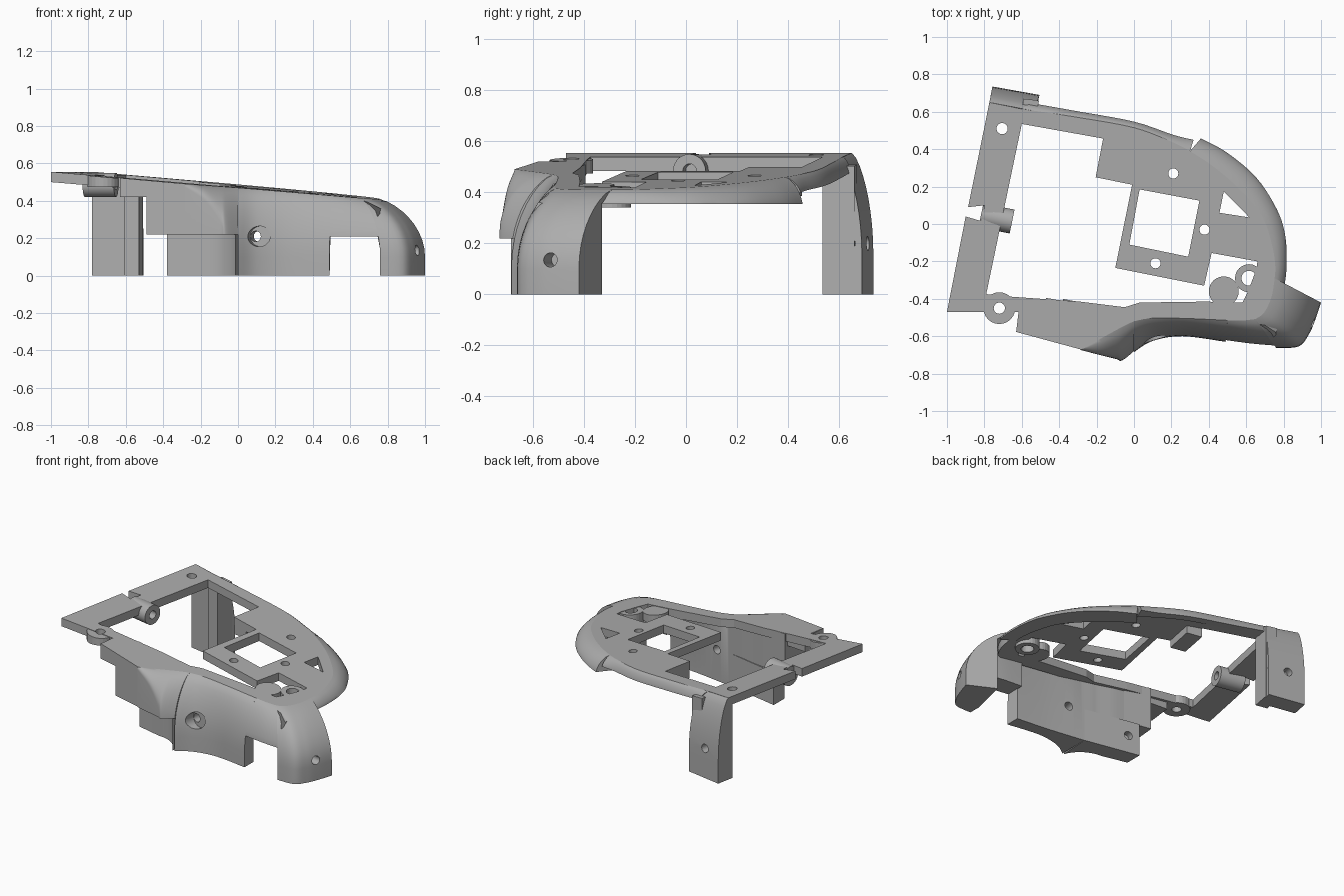
import bpy, bmesh, math
from mathutils import Vector

if "Cube" in bpy.data.objects:
    bpy.data.objects.remove(bpy.data.objects["Cube"])

grey = bpy.data.materials.new("plain grey")
grey.use_nodes = True
grey.diffuse_color = (0.42, 0.42, 0.42, 1)
grey.node_tree.nodes["Principled BSDF"].inputs["Base Color"].default_value = (0.42, 0.42, 0.42, 1)

U = Vector((0.98, -0.2, 0))   # direction in which the deck slopes down
V = Vector((0.2, 0.98, 0))
THICK = 0.055


def deck(x, y):
    return 0.555 - 0.086 * (0.98 * x - 0.2 * y + 0.887)


def finish(name, bm):
    bmesh.ops.remove_doubles(bm, verts=bm.verts, dist=0.0004)
    bmesh.ops.recalc_face_normals(bm, faces=bm.faces)
    mesh = bpy.data.meshes.new(name)
    bm.to_mesh(mesh)
    bm.free()
    mesh.materials.append(grey)
    ob = bpy.data.objects.new(name, mesh)
    bpy.context.collection.objects.link(ob)
    return ob


def prism(name, pts, low=None, drop=0.0, high=None):
    """Vertical prism; by default it follows the sloping deck."""
    bm = bmesh.new()
    top, bot = [], []
    for x, y in pts:
        z = deck(x, y)
        top.append(bm.verts.new((x, y, z - drop if high is None else high)))
        bot.append(bm.verts.new((x, y, z - THICK if low is None else low)))
    bm.faces.new(top)
    bm.faces.new(bot[::-1])
    for i in range(len(top)):
        j = (i + 1) % len(top)
        bm.faces.new((top[i], bot[i], bot[j], top[j]))
    return finish(name, bm)


def circle(x, y, r, n=24):
    return [(x + r * math.cos(k * math.tau / n), y + r * math.sin(k * math.tau / n)) for k in range(n)]


def rod(name, centre, axis, r, length):
    bm = bmesh.new()
    bmesh.ops.create_cone(bm, cap_ends=True, segments=28, radius1=r, radius2=r, depth=length)
    turn = Vector((0, 0, 1)).rotation_difference(axis).to_matrix().to_4x4()
    bmesh.ops.transform(bm, matrix=turn, verts=bm.verts)
    bmesh.ops.translate(bm, vec=centre, verts=bm.verts)
    return finish(name, bm)


def cut(ob, cutter):
    cutter.hide_render = True
    mod = ob.modifiers.new("cut", 'BOOLEAN')
    mod.operation, mod.solver, mod.object = 'DIFFERENCE', 'EXACT', cutter
    bpy.context.view_layer.objects.active = ob
    bpy.ops.object.modifier_apply(modifier=mod.name)
    bpy.data.objects.remove(cutter)


def spline(rows, n=5):
    """Catmull-Rom through rows of any width."""
    out = []
    for i in range(len(rows) - 1):
        a, b, c, d = rows[max(i - 1, 0)], rows[i], rows[i + 1], rows[min(i + 2, len(rows) - 1)]
        for k in range(n):
            t = k / n
            out.append(tuple(q + 0.5 * t * (r - p + t * (2 * p - 5 * q + 4 * r - s + t * (3 * (q - r) + s - p)))
                             for p, q, r, s in zip(a, b, c, d)))
    return out + [rows[-1]]


def shell(name, rows, n=9):
    """Loft of rounded wall sections: top edge, outer foot, inner foot, curve end, bottom."""
    bm = bmesh.new()
    loops = []
    for tx, ty, ex, ey, ix, iy, ze, zb in rows:
        zt = deck(tx, ty)
        end = max(ze, zb)
        pts = []
        for k in range(n + 1):
            z = zt + (end - zt) * (k / n) ** 1.4
            f = max(0, 1 - ((z - ze) / (zt - ze)) ** 2) ** 0.7
            pts.append((tx + (ex - tx) * f, ty + (ey - ty) * f, z))
        pts += [(pts[-1][0], pts[-1][1], zb - 0.0005), (ix, iy, zb - 0.0005), (ix, iy, max(zt - THICK, zb))]
        loops.append([bm.verts.new(p) for p in pts])
    for a, b in zip(loops, loops[1:]):
        for i in range(len(a)):
            j = (i + 1) % len(a)
            bm.faces.new((a[i], a[j], b[j], b[i]))
    bm.faces.new(loops[0])
    bm.faces.new(loops[-1][::-1])
    return finish(name, bm)


# Front wall sections, left to right
flank = spline([(-.28, -.672, -.285, -.674, -.28, -.43, .475, .22),
                (-.2, -.625, -.175, -.702, -.2, -.44, .4, .22),
                (-.1, -.57, -.095, -.722, -.1, -.46, .29, .22),
                (-.05, -.543, -.065, -.73, -.05, -.467, .22, .22),
                (0, -.52, 0, -.685, 0, -.475, .15, .22)])
wall = spline([(0, -.52, 0, -.685, 0, -.475, .1, 0),
               (.1, -.503, .1, -.625, .1, -.49, .1, 0),
               (.28, -.505, .26, -.6, .28, -.515, .1, 0),
               (.5, -.515, .49, -.63, .49, -.535, .1, 0)])
bridge = spline([(.5, -.515, .49, -.63, .49, -.49, .1, .21),
                 (.58, -.516, .63, -.65, .62, -.5, .1, .21),
                 (.65, -.508, .76, -.663, .75, -.52, .1, .21)])
foot = spline([(.65, -.508, .76, -.663, .76, -.58, .1, 0),
               (.69, -.48, .88, -.655, .77, -.54, .1, 0),
               (.72, -.43, .935, -.59, .785, -.48, .1, 0),
               (.74, -.37, .97, -.51, .8, -.41, .1, 0),
               (.752, -.29, 1.0, -.42, .82, -.33, .1, 0)])


def rim_row(tx, ty, ox, oy, low):
    zb = low or deck(tx, ty) - 0.06
    return (tx, ty, ox, oy, tx * .95, ty * .95, zb - 0.03, zb)


# Rounded rim, front to back
side_rim = spline([rim_row(*r, .355) for r in (
    (.752, -.29, .81, -.335), (.755, -.22, .822, -.22), (.735, -.1, .815, -.06), (.68, .05, .77, .08),
    (.55, .2, .66, .25), (.42, .31, .5, .385), (.3, .39, .36, .46))])
back_rim = spline([rim_row(*r, 0) for r in (
    (.3, .39, .32, .455), (.2, .44, .21, .48), (0, .515, 0, .55), (-.3, .57, -.3, .605), (-.6, .615, -.55, .65))])

front_flank = shell("front_flank", flank)
front_wall = shell("front_wall", wall)
front_bridge = shell("front_bridge", bridge)
front_foot = shell("front_foot", foot)
side_edge = shell("side_rim", side_rim, 5)
back_edge = shell("back_rim", back_rim, 5)
back_leg = shell("back_leg", [(-.773, .65, -.757, .735, -.78, .615, .15, 0),
                              (-.535, .605, -.505, .69, -.535, .57, .15, 0)])
leg_rib = prism("back_leg_rib", [(-.61, .55), (-.53, .535), (-.508, .66), (-.59, .67)], low=0, drop=0.03)

# Sloping deck plate with its openings
outline = [(-1, -.47), (-.61, -.47), (-.63, -.577)]
for rows in (flank, wall, bridge, foot, side_rim, back_rim):
    outline += [r[:2] for r in rows[:-1]]
outline += [back_rim[-1][:2], (-.773, .65), (-.887, .09), (-.8, .1), (-.815, .015), (-.9, .04)]
plate = prism("deck_plate", outline)
opening = [(-.6, .535), (-.165, .457), (-.205, .25), (-.01, .21), (-.1, -.235), (.375, -.33), (.415, -.155),
           (.66, -.2), (.655, -.24), (.61, -.36), (.58, -.42), (.38, -.415), (.03, -.42), (-.05, -.445),
           (-.29, -.415), (-.665, -.388), (-.79, -.375)]
window = [(.03, .185), (.35, .125), (.29, -.175), (-.025, -.11)]
triangle = [(.48, .175), (.617, .035), (.457, .06)]
holes = [(-.705, .51, .03), (.21, .27, .027), (.377, -.03, .027), (.115, -.21, .027), (-.72, -.45, .03)]
for pts in [opening, window, triangle] + [circle(*h) for h in holes]:
    cut(plate, prism("opening_cutter", pts, low=0.2, high=0.8))

# Screw bosses on the deck
for name, x, y, r, hole, low in (("corner_boss", -.72, -.45, .085, .03, .475),
                                 ("side_boss", .615, -.29, .075, .04, .34)):
    boss = prism(name, circle(x, y, r), low=low, drop=0.003)
    cut(boss, prism("boss_cutter", circle(x, y, hole), low=0.2, high=0.8))
prism("round_pad", circle(.48, -.36, .08), drop=0.003)
bracket = rod("bracket_boss", Vector((-.735, .03, .485)), U, .065, .17)
cut(bracket, rod("bracket_cutter", Vector((-.68, .02, .485)), U, .027, .2))
prism("inner_tab", [(-.165, .455), (-.203, .25), (-.1, .23), (-.06, .435)], low=.385, drop=0.01)

# Flat side of the front wall and the lower block with a hollow corner
prism("flat_wall", [(-.49, -.615), (-.28, -.672), (-.28, -.43), (-.47, -.395)], low=.22, drop=0.002)
prism("wall_shoulder", [(-.63, -.577), (-.485, -.615), (-.46, -.42), (-.61, -.41)], low=.42, drop=0.002)
hollow = [(-.21 + .21 * math.cos(math.radians(a)), -.755 + .2 * math.sin(math.radians(a))) for a in range(20, 91, 7)]
block = prism("lower_block", hollow + [(-.38, -.515), (-.38, -.4), (0, -.475)], low=0, high=.222)

# Screw holes through the walls and legs
cut(front_wall, rod("wall_hole", Vector((.1, -.55, .21)), V, .028, .5))
cut(front_wall, rod("wall_counterbore", Vector((.1, -.68, .21)), V, .055, .2))
cut(block, rod("block_hole", Vector((-.3, -.4, .12)), V, .028, .12))
cut(front_foot, rod("foot_hole", Vector((.95, -.53, .135)), U, .028, .3))
cut(back_leg, rod("leg_hole", Vector((-.64, .72, .2)), V, .028, .12))
cut(back_leg, rod("leg_side_hole", Vector((-.52, .64, .2)), U, .025, .1))

# Smooth the rounded shells, keeping the edges sharp
for ob in (front_flank, front_wall, front_bridge, front_foot, side_edge, back_edge, back_leg, bracket, block):
    bpy.ops.object.select_all(action='DESELECT')
    ob.select_set(True)
    bpy.context.view_layer.objects.active = ob
    bpy.ops.object.shade_smooth_by_angle(angle=math.radians(30))
